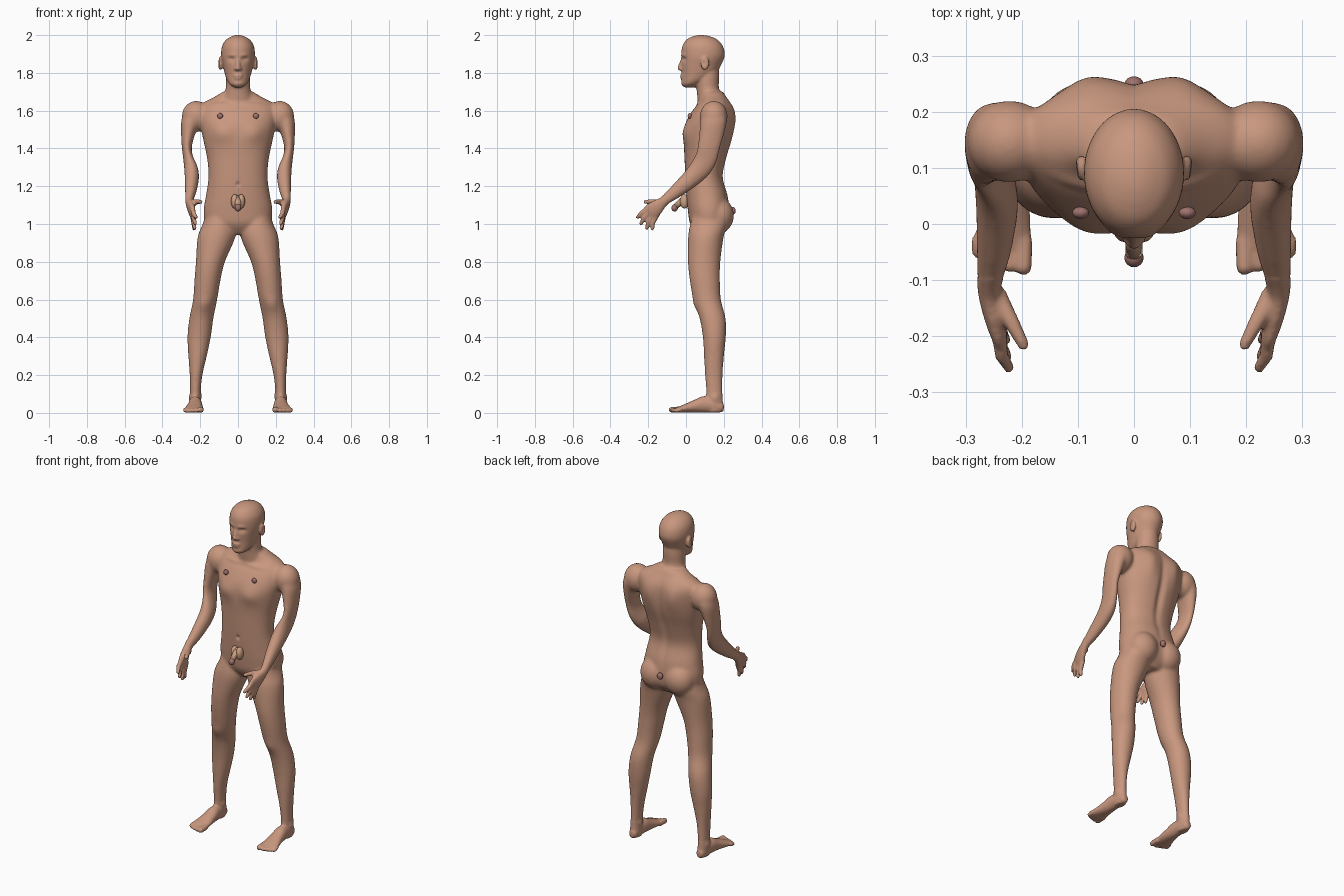
import bpy, bmesh, math
from mathutils import Vector, Matrix


def material(name, rgb):
    m = bpy.data.materials.new(name)
    m.diffuse_color = (*rgb, 1)
    return m


SKIN = material("skin", (0.58, 0.31, 0.21))
PALE = material("pale skin", (0.60, 0.35, 0.22))
ROSE = material("rose brown", (0.36, 0.17, 0.15))


def spline(a, b, c, d, t):
    return 0.5 * (2 * b + (c - a) * t + (2 * a - 5 * b + 4 * c - d) * t * t + (3 * b - a - 3 * c + d) * t ** 3)


def loft(bm, rings, side=1, power=2.0, n=32, steps=4):
    """Closed tube through rings (x, y, z, half width, half depth, tilt in degrees)."""
    rings = [tuple(r) + (0,) * (6 - len(r)) for r in rings]
    dense = []
    for i in range(len(rings) - 1):
        a, d = rings[max(i - 1, 0)], rings[min(i + 2, len(rings) - 1)]
        for s in range(steps):
            dense.append([spline(*q, s / steps) for q in zip(a, rings[i], rings[i + 1], d)])
    dense.append(rings[-1])
    loops = []
    for x, y, z, w, d, tilt in dense:
        t = math.radians(tilt)
        loop = []
        for k in range(n):
            c, s = math.cos(math.tau * k / n), math.sin(math.tau * k / n)
            u = w * math.copysign(abs(c) ** (2 / power), c)
            v = d * math.copysign(abs(s) ** (2 / power), s)
            loop.append(bm.verts.new((side * (x + u), y + v * math.cos(t), z + v * math.sin(t))))
        loops.append(loop)
    for a, b in zip(loops, loops[1:]):
        for k in range(n):
            bm.faces.new((a[k], a[(k + 1) % n], b[(k + 1) % n], b[k]))
    bm.faces.new(loops[0][::-1])
    bm.faces.new(loops[-1])


def ball(bm, centre, radii):
    mat = Matrix.Translation(centre) @ Matrix.Diagonal((*radii, 1))
    bmesh.ops.create_uvsphere(bm, u_segments=24, v_segments=14, radius=1, matrix=mat)


def rod(bm, a, b, ra, rb):
    a, b = Vector(a), Vector(b)
    d = b - a
    mat = Matrix.Translation((a + b) / 2) @ d.to_track_quat('Z', 'Y').to_matrix().to_4x4()
    bmesh.ops.create_cone(bm, cap_ends=True, segments=20, radius1=ra, radius2=rb, depth=d.length, matrix=mat)
    ball(bm, a, (ra,) * 3)
    ball(bm, b, (rb,) * 3)


def finish(bm, name, mat):
    bmesh.ops.recalc_face_normals(bm, faces=bm.faces)
    for f in bm.faces:
        f.smooth = True
    me = bpy.data.meshes.new(name)
    bm.to_mesh(me)
    bm.free()
    me.materials.append(mat)
    ob = bpy.data.objects.new(name, me)
    bpy.context.collection.objects.link(ob)
    return ob


body = bmesh.new()

# Torso
loft(body, [
    (0, .12, .945, .06, .06), (0, .122, 1.0, .165, .1), (0, .12, 1.07, .182, .11),
    (0, .112, 1.15, .17, .11), (0, .096, 1.25, .156, .1), (0, .104, 1.35, .164, .112),
    (0, .116, 1.45, .185, .128), (0, .125, 1.53, .2, .128), (0, .142, 1.60, .205, .108),
    (0, .152, 1.64, .185, .083), (0, .15, 1.67, .13, .066), (0, .14, 1.70, .08, .058)], power=2.2, n=48)

# Neck and head
loft(body, [(0, .135, 1.62, .1, .07), (0, .128, 1.67, .078, .068), (0, .115, 1.72, .065, .06),
            (0, .112, 1.78, .063, .064), (0, .11, 1.83, .06, .064)])
loft(body, [
    (0, .015, 1.722, .02, .025), (0, .02, 1.735, .04, .045), (0, .045, 1.76, .058, .068),
    (0, .07, 1.80, .071, .092), (0, .08, 1.84, .08, .105), (0, .09, 1.89, .089, .115),
    (0, .088, 1.94, .085, .108), (0, .085, 1.975, .064, .083), (0, .082, 1.993, .035, .047),
    (0, .08, 2.0, .012, .015)], n=48)

# Nose and lips
rod(body, (0, -.016, 1.88), (0, -.033, 1.825), .009, .013)
ball(body, (0, -.022, 1.786), (.024, .009, .007))
ball(body, (0, -.021, 1.772), (.02, .009, .008))

for s in (-1, 1):
    # Ear, nostril, shoulder cap, buttock
    ball(body, (s * .094, .1, 1.85), (.012, .023, .036))
    ball(body, (s * .012, -.026, 1.821), (.009, .011, .009))
    ball(body, (s * .222, .147, 1.57), (.076, .074, .082))
    ball(body, (s * .082, .172, 1.045), (.088, .082, .095))
    # Arm down to the palm
    loft(body, [
        (.22, .15, 1.62, .05, .055), (.25, .147, 1.55, .05, .07), (.265, .135, 1.47, .036, .066),
        (.271, .12, 1.40, .026, .06, -6), (.262, .105, 1.345, .028, .06, -20),
        (.249, .076, 1.295, .036, .058, -38), (.244, .03, 1.245, .038, .05, -48),
        (.25, -.05, 1.175, .031, .038, -52), (.258, -.115, 1.122, .021, .027, -55),
        (.25, -.155, 1.088, .02, .04, -55), (.241, -.19, 1.062, .016, .044, -55),
        (.238, -.2, 1.055, .011, .036, -55)], s)
    # Fingers: knuckle y, z then tip y, z
    for i, (ky, kz, ty, tz) in enumerate([(-.212, 1.082, -.256, 1.036), (-.204, 1.066, -.238, 1.002),
                                          (-.19, 1.05, -.207, .978), (-.172, 1.04, -.178, .975)]):
        tip_x = .223 + .003 * i
        rod(body, (s * .241, ky + .02, kz + .01), (s * .236, (ky + ty) / 2, (kz + tz) / 2), .014, .0125)
        rod(body, (s * .236, (ky + ty) / 2, (kz + tz) / 2), (s * tip_x, ty, tz), .0125, .010)
    # Thumb
    rod(body, (s * .245, -.13, 1.11), (s * .218, -.175, 1.118), .02, .014)
    rod(body, (s * .218, -.175, 1.118), (s * .197, -.215, 1.117), .014, .011)
    # Leg
    loft(body, [
        (.1, .125, 1.08, .06, .08), (.102, .12, 1.0, .085, .098), (.114, .105, .93, .1, .094),
        (.146, .096, .8, .077, .086), (.162, .1, .7, .069, .08), (.174, .112, .6, .064, .073),
        (.194, .141, .5, .064, .069), (.206, .15, .4, .062, .061), (.214, .148, .3, .049, .053),
        (.222, .147, .2, .034, .047), (.226, .15, .1, .028, .043), (.226, .15, .04, .03, .046),
        (.226, .15, .004, .024, .038)], s)
    # Foot
    loft(body, [
        (.226, .2, .03, .014, .018, 90), (.226, .18, .032, .026, .03, 90), (.226, .1, .045, .034, .044, 90),
        (.228, .04, .034, .041, .033, 90), (.233, -.015, .022, .05, .021, 90),
        (.235, -.045, .016, .052, .015, 90), (.235, -.055, .014, .046, .01, 90)], s)
    # Toes
    for x, y, r in [(.197, -.076, .0165), (.222, -.074, .013), (.243, -.068, .0125),
                    (.262, -.06, .012), (.278, -.05, .012)]:
        rod(body, (s * x, -.03, .018), (s * x, y, r), r, r * .95)

# Fuse the parts into one skin
rough = finish(body, "rough_body", SKIN)
mod = rough.modifiers.new("fuse", 'REMESH')
mod.mode = 'VOXEL'
mod.voxel_size = .006
fused = bpy.data.meshes.new_from_object(rough.evaluated_get(bpy.context.evaluated_depsgraph_get()))
bpy.data.objects.remove(rough)
bm = bmesh.new()
bm.from_mesh(fused)
bpy.data.meshes.remove(fused)


def soften(verts, times):
    for _ in range(times):
        bmesh.ops.smooth_vert(bm, verts=verts, factor=.5, use_axis_x=True, use_axis_y=True, use_axis_z=True)


soften(bm.verts[:], 2)
soften([v for v in bm.verts if .1 < v.co.z < 1.74 and v.co.y > -.1], 12)

# Sculpted hollows and swells: centre, radii, push (x is mirrored)
SCULPT = [
    ((.034, -.008, 1.872), (.019, .03, .013), (0, .013, 0)),      # eye socket
    ((.034, .005, 1.867), (.013, .03, .008), (0, -.006, 0)),      # eyelid
    ((.032, -.01, 1.893), (.022, .03, .010), (0, -.005, 0)),      # brow
    ((.106, .095, 1.853), (.012, .011, .018), (-.007, 0, 0)),     # ear hollow
    ((.085, 0, 1.48), (.06, .05, .05), (0, -.014, 0)),            # chest
    ((.085, .25, 1.56), (.05, .06, .09), (0, .016, 0)),           # shoulder blade
    ((.09, .06, 1.635), (.09, .03, .012), (0, -.006, .003)),      # collar bone
    ((.178, .04, .57), (.035, .03, .04), (0, -.007, 0)),          # knee
    ((.2, .15, .09), (.012, .02, .018), (-.006, 0, 0)),           # inner ankle
    ((.254, .155, .08), (.012, .02, .018), (.006, 0, 0)),         # outer ankle
    ((0, .23, 1.38), (.022, .06, .2), (0, -.014, 0)),             # spine
    ((0, 0, 1.21), (.009, .03, .011), (0, .010, 0)),              # navel
]
for v in bm.verts:
    side = 1 if v.co.x >= 0 else -1
    p = Vector((abs(v.co.x), v.co.y, v.co.z))
    for c, r, push in SCULPT:
        q = sum(((p[i] - c[i]) / r[i]) ** 2 for i in range(3))
        if q < 6:
            k = math.exp(-q)
            v.co += Vector((push[0] * side, push[1], push[2])) * k
finish(bm, "body", SKIN)

# Nipples
for s, name in ((-1, "nipple_right"), (1, "nipple_left")):
    bm = bmesh.new()
    ball(bm, (s * .095, .02, 1.572), (.015, .011, .015))
    finish(bm, name, ROSE)

# Groin anatomy
bm = bmesh.new()
for s in (-1, 1):
    ball(bm, (s * .017, -.008, 1.12), (.02, .024, .038))
rod(bm, (0, -.01, 1.135), (0, -.052, 1.094), .016, .015)
finish(bm, "groin_forms", PALE)
bm = bmesh.new()
ball(bm, (0, -.06, 1.085), (.017, .017, .019))
finish(bm, "groin_tip", ROSE)

# Small rounded form at the rear
bm = bmesh.new()
ball(bm, (0, .249, 1.07), (.017, .014, .02))
finish(bm, "rear_form", ROSE)
